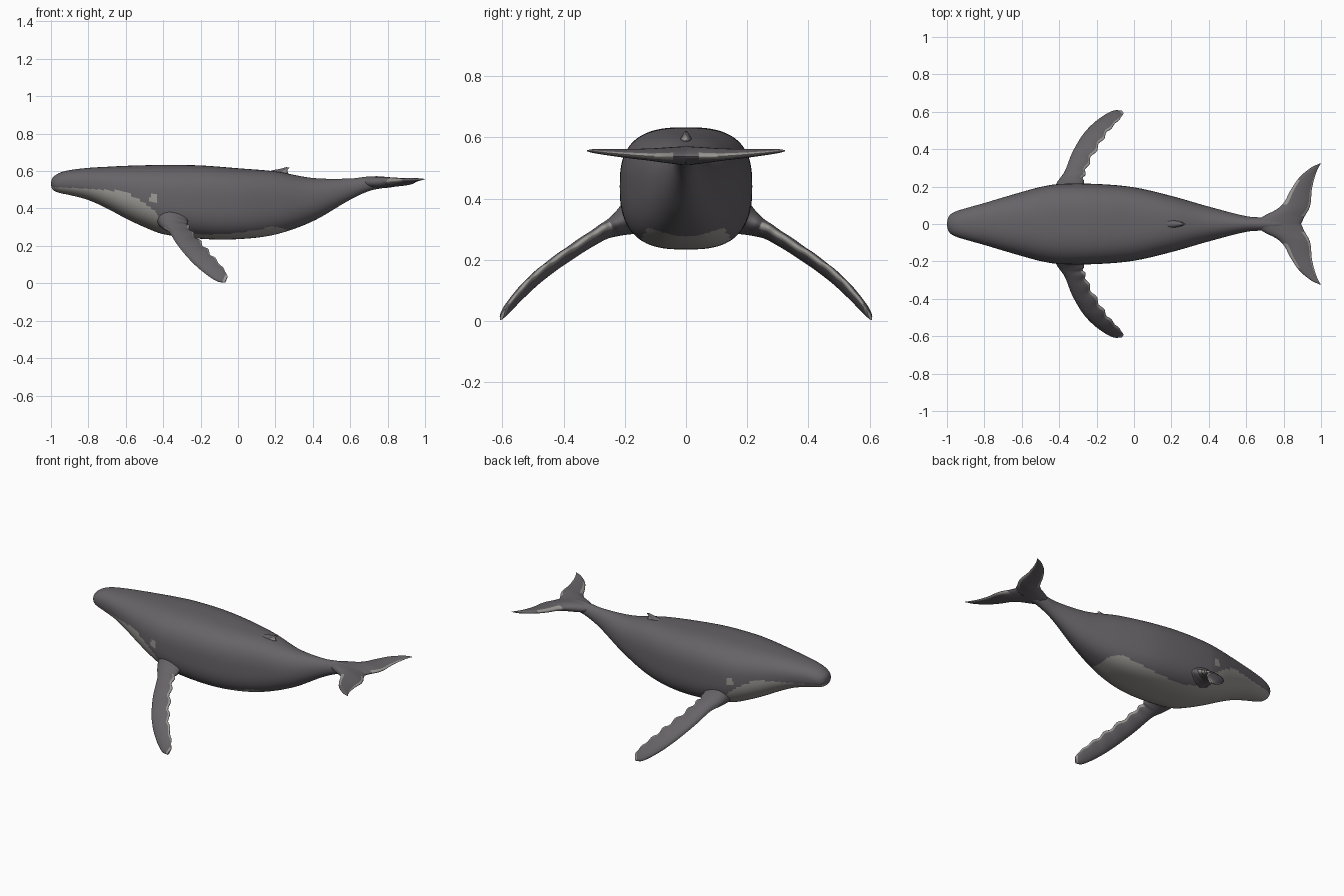
import bpy, bmesh, math
from mathutils import Vector

if "Cube" in bpy.data.objects:
    bpy.data.objects.remove(bpy.data.objects["Cube"])


def material(name, rgb):
    m = bpy.data.materials.new(name)
    m.diffuse_color = (*rgb, 1)
    m.use_nodes = True
    m.node_tree.nodes["Principled BSDF"].inputs["Base Color"].default_value = m.diffuse_color
    return m


SKIN = material("slate_grey", (0.135, 0.125, 0.138))
PALE = material("pale_grey", (0.33, 0.32, 0.30))


def curve(rows, x):
    """Smooth interpolation of rows, keyed by their first value."""
    x = min(max(x, rows[0][0]), rows[-1][0])
    i = 0
    while i < len(rows) - 2 and x > rows[i + 1][0]:
        i += 1

    def slope(k, j):
        a, b = rows[max(k - 1, 0)], rows[min(k + 1, len(rows) - 1)]
        return (b[j] - a[j]) / (b[0] - a[0])
    h = rows[i + 1][0] - rows[i][0]
    t = (x - rows[i][0]) / h
    return [(2*t**3 - 3*t*t + 1) * rows[i][j] + (t**3 - 2*t*t + t) * h * slope(i, j)
            + (3*t*t - 2*t**3) * rows[i + 1][j] + (t**3 - t*t) * h * slope(i + 1, j)
            for j in range(1, len(rows[0]))]


def loft(name, rings, is_pale, cap_start=True, mirror=False):
    """Skin closed rings; is_pale(u, v, centre) picks the second colour."""
    bm = bmesh.new()
    vs = [[bm.verts.new(p) for p in r] for r in rings]
    n, m = len(rings[0]), len(rings)
    for i in range(m - 1):
        for j in range(n):
            k = (j + 1) % n
            f = bm.faces.new((vs[i][j], vs[i][k], vs[i + 1][k], vs[i + 1][j]))
            c = f.calc_center_median()
            f.material_index = int(is_pale((i + 0.5) / (m - 1), (j + 0.5) / n, c))
    for i in ([0] if cap_start else []) + [m - 1]:
        f = bm.faces.new(vs[i])
        f.material_index = int(is_pale(i / (m - 1), 0, f.calc_center_median()))
    bmesh.ops.recalc_face_normals(bm, faces=bm.faces)
    me = bpy.data.meshes.new(name)
    bm.to_mesh(me)
    bm.free()
    me.materials.append(SKIN)
    me.materials.append(PALE)
    ob = bpy.data.objects.new(name, me)
    bpy.context.collection.objects.link(ob)
    if mirror:
        mod = ob.modifiers.new("mirror", 'MIRROR')
        mod.use_axis = (False, True, False)
    bpy.ops.object.select_all(action='DESELECT')
    ob.select_set(True)
    bpy.context.view_layer.objects.active = ob
    bpy.ops.object.shade_smooth_by_angle(angle=math.radians(50))
    return ob


def fin_rings(stations, steps, sides, ripple=0.0):
    """Stations: lead xyz, trail xyz, thickness."""
    rows = [(i, *s) for i, s in enumerate(stations)]
    last = len(rows) - 1

    def at(t):
        v = curve(rows, t)
        return Vector(v[:3]), Vector(v[3:6]), v[6]
    rings = []
    for s in range(steps + 1):
        t = last * s / steps
        lead, trail, th = at(t)
        a, b = at(max(t - 0.2, 0)), at(min(t + 0.2, last))
        span = (b[0] + b[1]) - (a[0] + a[1])
        chord = trail - lead
        normal = chord.cross(span).normalized()
        wob = 1 + ripple * math.sin(t * 7.5) * math.sin(math.pi * t / last)
        ring = []
        for k in range(sides):
            ang = math.tau * k / sides
            c = (1 - math.cos(ang)) / 2
            ring.append(lead + chord * c * wob
                        + normal * th / 2 * math.sin(ang) * (1.25 - 0.5 * c))
        rings.append(ring)
    return rings


def chord_at(v):
    return (1 - math.cos(math.tau * v)) / 2


# Body: x, top, bottom, half width, section squareness
BODY = [(-1, .538, .528, .004, 2), (-.995, .558, .508, .030, 2),
        (-.98, .575, .493, .052, 2.1), (-.95, .592, .482, .068, 2.2),
        (-.9, .605, .472, .084, 2.3), (-.8, .617, .445, .112, 2.3),
        (-.7, .623, .400, .142, 2.4), (-.6, .628, .347, .171, 2.5),
        (-.5, .631, .300, .198, 2.6), (-.4, .633, .263, .214, 2.7),
        (-.2, .630, .238, .214, 2.8), (0, .615, .236, .196, 2.8),
        (.2, .598, .261, .150, 2.6), (.4, .563, .332, .093, 2.2),
        (.6, .560, .447, .042, 2), (.7, .571, .493, .034, 2),
        (.78, .570, .510, .028, 2), (.86, .550, .525, .008, 2)]
# Height of the pale underside edge along the body
EDGE = [(-1, .515), (-.8, .505), (-.62, .49), (-.54, .455), (-.45, .39),
        (-.38, .31), (-.3, .275), (-.1, .262), (.1, .285), (.2, .303), (.27, .285)]


def body_pale(u, v, c):
    eye = math.hypot(c.x + .45, c.z - .455) < .022
    return eye or (c.x < .26 and c.z < curve(EDGE, c.x)[0])


rings = []
for i in range(221):
    x = -1 + 1.86 * (i / 220) ** 1.45
    top, bot, w, n = curve(BODY, x)
    ring = []
    for k in range(96):
        a = math.tau * k / 96
        ca, sa = math.cos(a), math.sin(a)
        ring.append((x, math.copysign(abs(ca) ** (2 / n), ca) * w,
                     (top + bot) / 2 + math.copysign(abs(sa) ** (2 / n), sa) * (top - bot) / 2))
    rings.append(ring)
loft("body", rings, body_pale)

# Flippers, with pale trailing rim and tip
FLIPPER = [(-.44, .16, .345, -.25, .16, .35, .13),
           (-.41, .222, .308, -.27, .225, .322, .072),
           (-.37, .28, .278, -.262, .272, .302, .048),
           (-.33, .38, .215, -.232, .345, .255, .042),
           (-.27, .48, .140, -.182, .43, .200, .038),
           (-.20, .55, .072, -.135, .50, .145, .034),
           (-.12, .60, .015, -.082, .555, .085, .026),
           (-.07, .606, .003, -.055, .592, .038, .010)]
loft("flippers", fin_rings(FLIPPER, 70, 32, 0.07),
     lambda u, v, c: u > .2 and (chord_at(v) > .93 or u > .96
                                 or chord_at(v) < .015), mirror=True)

# Tail flukes, with pale rims
FLUKE = [(.64, 0, .540, .893, 0, .538, .062),
         (.69, .04, .543, .912, .04, .538, .054),
         (.765, .08, .545, .935, .08, .538, .046),
         (.805, .12, .547, .946, .12, .539, .038),
         (.837, .18, .549, .950, .18, .543, .030),
         (.885, .25, .553, .966, .25, .549, .021),
         (.945, .30, .556, .985, .30, .554, .013),
         (.992, .323, .557, 1.0, .323, .556, .004)]


def fluke_pale(u, v, c):
    f = chord_at(v)
    return (f > .9 and u > .15) or (f < .12 and .38 < u < .68) or u > .95


loft("tail_flukes", fin_rings(FLUKE, 60, 32, 0.0), fluke_pale,
     cap_start=False, mirror=True)

# Small hooked back fin with a pale rear tip
BACK_FIN = [(.10, 0, .570, .285, 0, .560, .070),
            (.17, 0, .600, .268, 0, .590, .036),
            (.225, 0, .612, .264, 0, .604, .020),
            (.258, 0, .621, .276, 0, .618, .008)]
loft("back_fin", fin_rings(BACK_FIN, 20, 20),
     lambda u, v, c: u > .35 and chord_at(v) > .7)
